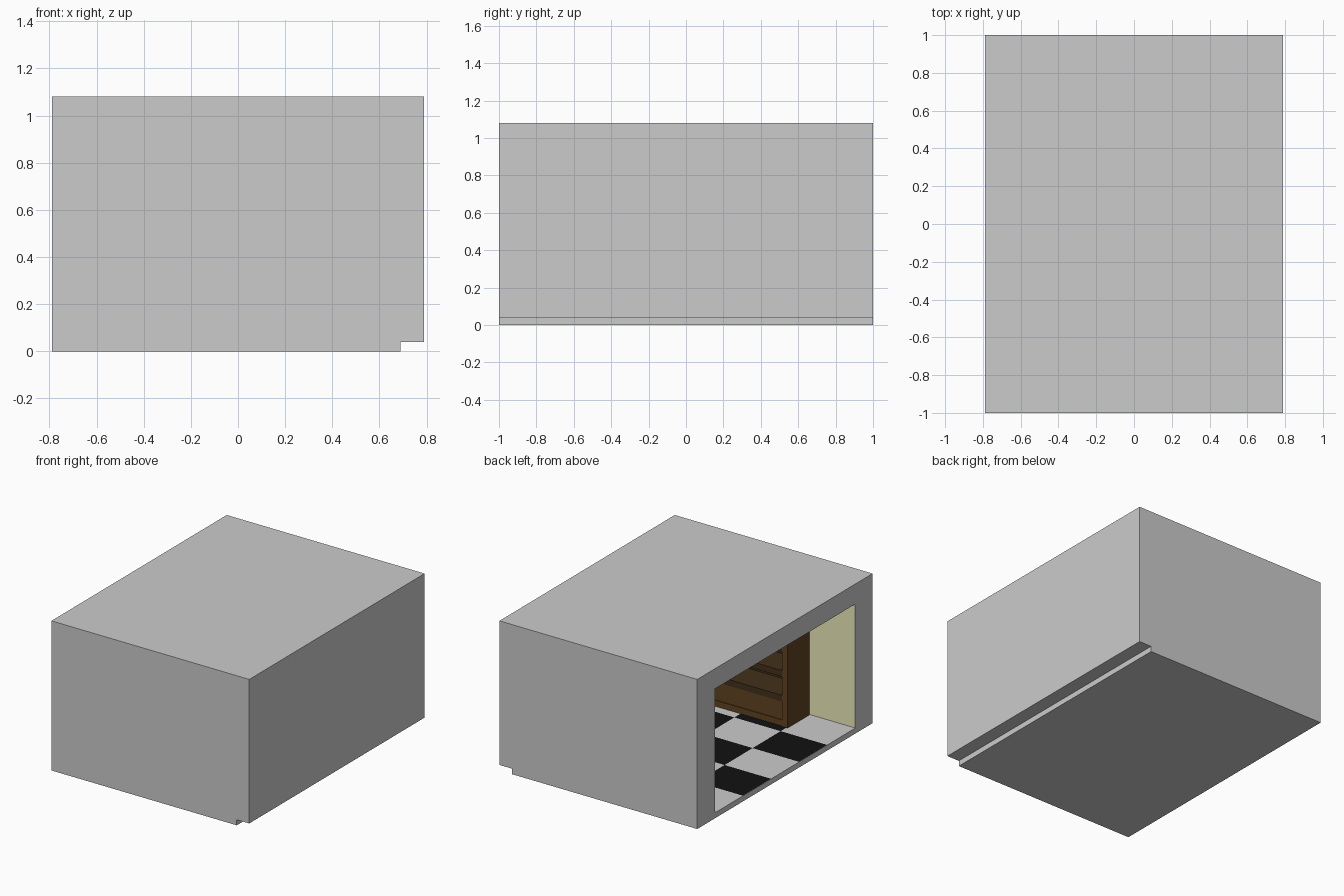
import bpy, bmesh
from mathutils import Vector

if "Cube" in bpy.data.objects:
    bpy.data.objects.remove(bpy.data.objects["Cube"])


def material(name, rgb):
    m = bpy.data.materials.new(name)
    m.diffuse_color = (*rgb, 1)
    m.use_nodes = True
    m.node_tree.nodes["Principled BSDF"].inputs["Base Color"].default_value = m.diffuse_color
    return m


GREY = material("grey", (0.8, 0.8, 0.8))
YELLOW = material("yellow", (0.86, 0.86, 0.5))
WOOD = material("wood", (0.12, 0.056, 0.016))
DARK_WOOD = material("dark_wood", (0.055, 0.03, 0.011))
BLACK = material("black", (0.006, 0.006, 0.006))


def finish(name, bm, mats=()):
    bmesh.ops.recalc_face_normals(bm, faces=bm.faces)
    me = bpy.data.meshes.new(name)
    bm.to_mesh(me)
    bm.free()
    ob = bpy.data.objects.new(name, me)
    bpy.context.collection.objects.link(ob)
    for m in mats:
        me.materials.append(m)
    return ob


def box(name, lo, hi, mat):
    lo, hi = Vector(lo), Vector(hi)
    bm = bmesh.new()
    bmesh.ops.create_cube(bm, size=1)
    for v in bm.verts:
        v.co = (lo + hi) / 2 + v.co * (hi - lo)
    return finish(name, bm, [mat])


X0, X1, XW = -0.79, 0.79, 0.69     # open side, outer wall, inner wall
YI, Z0, ZC = 0.8, 0.04, 0.935      # inner half length, floor, ceiling

# room shell: stepped profile extruded along y
bm = bmesh.new()
profile = [(X0, 0), (XW, 0), (XW, Z0), (X1, Z0), (X1, 1.08), (X0, 1.08)]
face = bm.faces.new([bm.verts.new((x, -1, z)) for x, z in profile])
ext = bmesh.ops.extrude_face_region(bm, geom=[face])
bmesh.ops.translate(bm, vec=(0, 2, 0),
                    verts=[g for g in ext["geom"] if isinstance(g, bmesh.types.BMVert)])
shell = finish("room_shell", bm, [GREY, YELLOW])

# hollow out the interior through the open side
cutter = box("room_cutter", (X0 - 0.2, -YI, Z0), (XW - 0.002, YI, ZC), GREY)
cutter.hide_render = True
mod = shell.modifiers.new("hollow", "BOOLEAN")
mod.operation = "DIFFERENCE"
mod.solver = "EXACT"
mod.object = cutter
bpy.context.view_layer.objects.active = shell
bpy.ops.object.modifier_apply(modifier="hollow")
bpy.data.objects.remove(cutter)

# painted inner walls
for p in shell.data.polygons:
    c = p.center
    inside = c.x > X0 + 0.01 and c.x < XW and abs(c.y) < 0.81 and Z0 + 0.01 < c.z < ZC - 0.01
    p.material_index = 1 if inside else 0

# checkered floor
bm = bmesh.new()
NX, NY = 4, 5
dx, dy = (XW - X0) / NX, 2 * YI / NY
grid = [[bm.verts.new((X0 + i * dx, -YI + j * dy, Z0 + 0.002)) for j in range(NY + 1)]
        for i in range(NX + 1)]
for i in range(NX):
    for j in range(NY):
        f = bm.faces.new((grid[i][j], grid[i + 1][j], grid[i + 1][j + 1], grid[i][j + 1]))
        f.material_index = (i + j) % 2
finish("floor_tiles", bm, [GREY, BLACK])

# bookcase against the end wall
BX0, BX1, YB, YF, H, T = -0.43, 0.33, -0.795, -0.545, 0.8, 0.045
box("bookcase_side_left", (BX0, YB, Z0), (BX0 + T, YF, H), WOOD)
box("bookcase_side_right", (BX1 - T, YB, Z0), (BX1, YF, H), WOOD)
box("bookcase_back", (BX0 + T, YB, Z0), (BX1 - T, YB + 0.03, H), DARK_WOOD)
for k in range(5):
    z = Z0 + k * (H - T - Z0) / 4
    box(f"bookcase_shelf_{k}", (BX0 + T, YB + 0.03, z), (BX1 - T, YF - 0.005, z + T),
        WOOD if k in (0, 4) else DARK_WOOD)
# closed bottom drawer
box("bookcase_drawer", (BX0 + T, YB + 0.03, Z0 + T), (BX1 - T, YF - 0.012, 0.219), WOOD)
